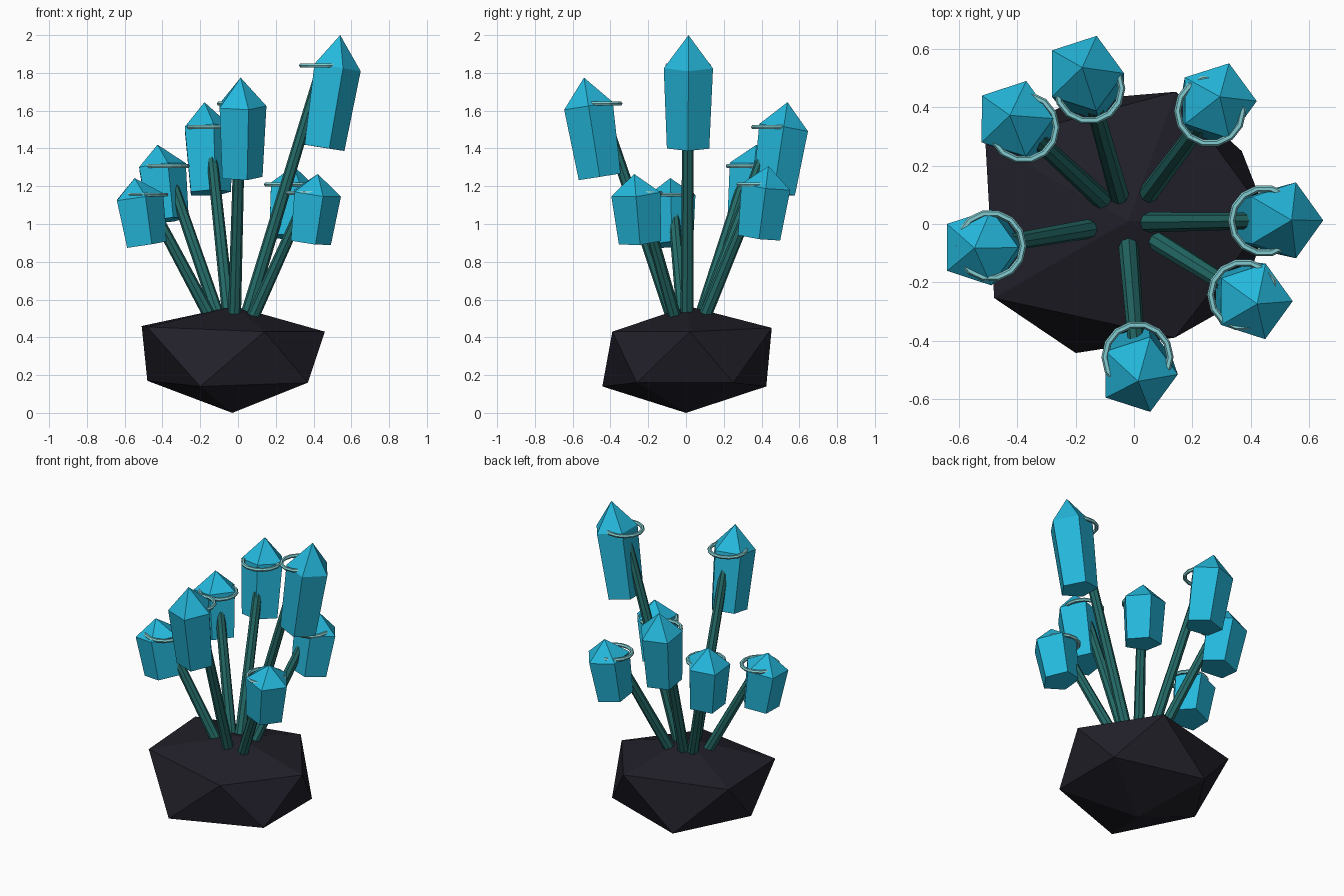
import bpy, bmesh, math
from mathutils import Vector, Matrix

if "Cube" in bpy.data.objects:
    bpy.data.objects.remove(bpy.data.objects["Cube"])

def material(name, rgb):
    m = bpy.data.materials.new(name)
    m.diffuse_color = (*rgb, 1)
    m.use_nodes = True
    m.node_tree.nodes["Principled BSDF"].inputs["Base Color"].default_value = m.diffuse_color
    return m

ROCK = material("dark rock", (0.0150, 0.0140, 0.0220))
STEM = material("deep teal", (0.0180, 0.1500, 0.1400))
CRYSTAL = material("bright cyan", (0.0180, 0.4790, 0.7160))
RING = material("pale aqua", (0.2200, 0.6000, 0.6300))

def add(name, bm, mat):
    bmesh.ops.recalc_face_normals(bm, faces=bm.faces[:])
    me = bpy.data.meshes.new(name)
    bm.to_mesh(me)
    bm.free()
    me.materials.append(mat)
    ob = bpy.data.objects.new(name, me)
    bpy.context.collection.objects.link(ob)
    return ob

def loft(bm, rings):
    # bridge consecutive vertex rings; a single-vertex ring is a tip
    vs = [[bm.verts.new(p) for p in r] for r in rings]
    for a, b in zip(vs, vs[1:]):
        n = len(a)
        for i in range(n):
            j = (i + 1) % n
            bm.faces.new((a[i], a[j], b[0]) if len(b) == 1 else (a[i], a[j], b[j], b[i]))
    for r in (vs[0], vs[-1]):
        if len(r) > 2:
            bm.faces.new(r)

def circle(n, r, z):
    return [Vector((r * math.cos(math.tau * i / n), r * math.sin(math.tau * i / n), z)) for i in range(n)]

# rock: irregular twenty-sided lump
bm = bmesh.new()
low = [(.37, -.26, .16), (.37, .25, .16), (-.20, .425, .14), (-.48, .0, .17), (-.20, -.443, .14)]
top = [(.46, .02, .43), (.144, .454, .45), (-.51, .28, .46), (-.48, -.254, .455), (.14, -.39, .43)]
L = [bm.verts.new(p) for p in low]
T = [bm.verts.new(p) for p in top]
bottom, apex = bm.verts.new((-.03, 0, 0)), bm.verts.new((-.02, .01, .565))
for i in range(5):
    j = (i + 1) % 5
    bm.faces.new((bottom, L[j], L[i]))
    bm.faces.new((apex, T[i], T[j]))
    bm.faces.new((L[i], L[j], T[i]))
    bm.faces.new((T[i], L[j], T[j]))
add("rock_base", bm, ROCK)

# stalks: azimuth, ring radius from centre, ring height, crystal bottom, crystal tip
stalks = [
    (1.4, .447, 1.84, 1.405, 2.00),
    (-33, .447, 1.165, .905, 1.265),
    (-88.5, .457, 1.637, 1.25, 1.775),
    (-171.4, .498, 1.155, .89, 1.243),
    (138.8, .503, 1.307, 1.02, 1.42),
    (108.3, .490, 1.513, 1.165, 1.645),
    (56, .467, 1.21, .93, 1.307),
]
start = Vector((-.025, .005, .28))
for k, (az, r, h, zb, zt) in enumerate(stalks, 1):
    a = math.radians(az)
    out = Vector((math.cos(a), math.sin(a), 0))
    end = out * r + Vector((0, 0, h))

    # tapered stem
    d = end - start
    rot = Vector((0, 0, 1)).rotation_difference(d).to_matrix().to_4x4()
    bm = bmesh.new()
    loft(bm, [circle(8, .036, 0), circle(8, .028, d.length)])
    bm.transform(Matrix.Translation(start) @ rot)
    add(f"stem_{k}", bm, STEM)

    # five-sided crystal leaning outwards
    tilt = .157
    length = (zt - zb) / math.cos(tilt)
    bm = bmesh.new()
    loft(bm, [circle(5, .118, 0), circle(5, .137, length * .715), [Vector((0, 0, length))]])
    lean = Matrix.Rotation(tilt, 4, Vector((-out.y, out.x, 0)))
    bm.transform(Matrix.Translation(out * r + Vector((0, 0, zb))) @ lean)
    add(f"crystal_{k}", bm, CRYSTAL)

    # level ring around the stem end
    bpy.ops.mesh.primitive_torus_add(location=end, major_segments=14, minor_segments=6,
                                     major_radius=.112, minor_radius=.012)
    ring = bpy.context.object
    ring.name = f"ring_{k}"
    ring.data.materials.append(RING)
